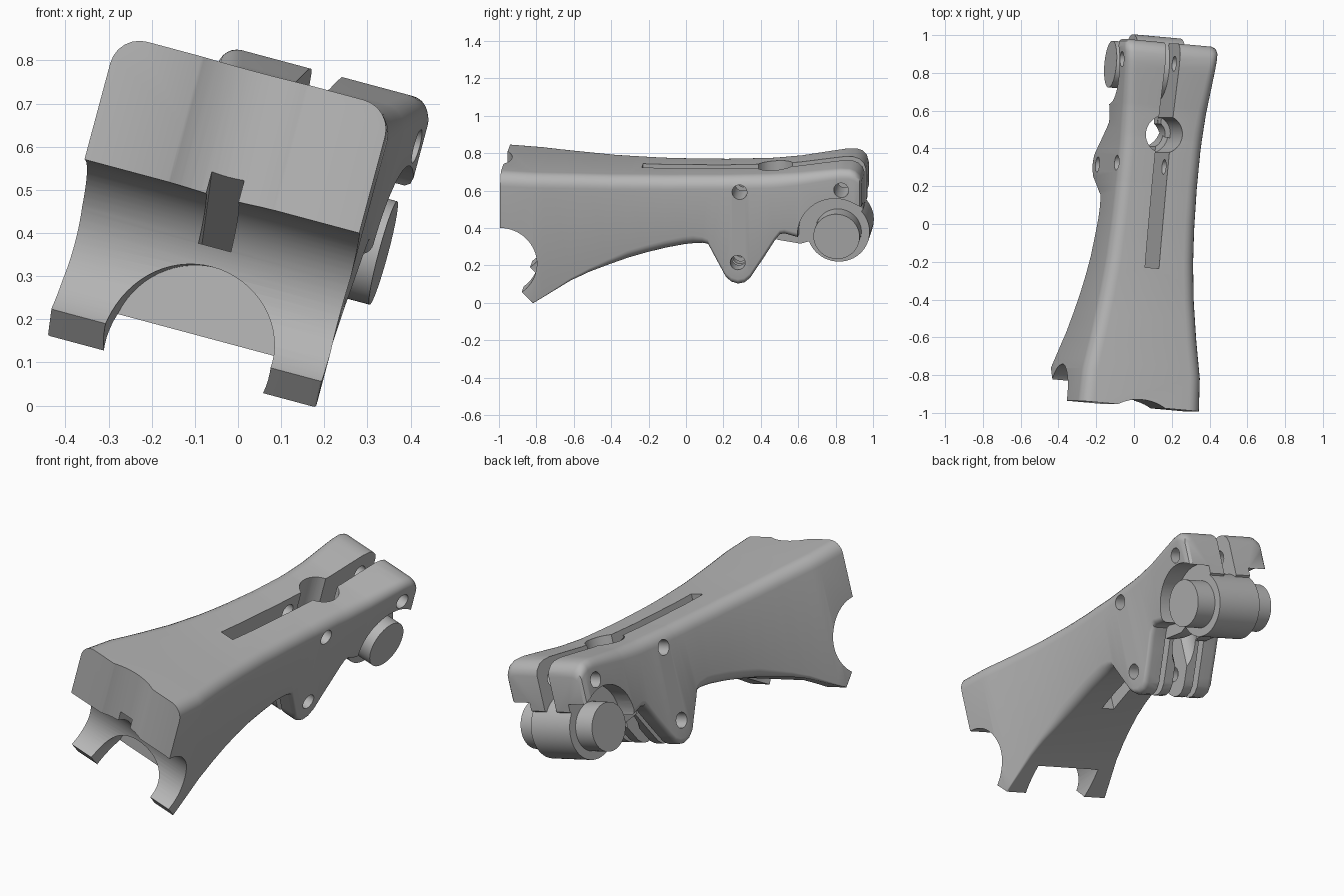
import bpy, bmesh
from math import radians, cos, sin, pi
from mathutils import Matrix, Vector

if "Cube" in bpy.data.objects:
    bpy.data.objects.remove(bpy.data.objects["Cube"], do_unlink=True)

# One plain grey finish
grey = bpy.data.materials.new("plain grey")
grey.use_nodes = True
grey.diffuse_color = (0.47, 0.47, 0.47, 1)
grey.node_tree.nodes["Principled BSDF"].inputs["Base Color"].default_value = (0.47, 0.47, 0.47, 1)

# Everything is modelled straight, then tilted into its resting pose
TILT = Matrix.Rotation(radians(15), 4, 'Y') @ Matrix.Rotation(radians(-5), 4, 'Z')
POSE = TILT @ Matrix.Translation((-0.077, 0, 0))


def make(name, bm):
    bmesh.ops.triangulate(bm, faces=[f for f in bm.faces if len(f.verts) == 4])
    bmesh.ops.recalc_face_normals(bm, faces=bm.faces)
    me = bpy.data.meshes.new(name)
    bm.to_mesh(me)
    bm.free()
    me.materials.append(grey)
    ob = bpy.data.objects.new(name, me)
    bpy.context.scene.collection.objects.link(ob)
    return ob


def rod(name, axis, r, start, end, a, b, seg=48):
    """Cylinder along X, Y or Z; a and b place it on the other two axes."""
    bm = bmesh.new()
    bmesh.ops.create_cone(bm, cap_ends=True, segments=seg, radius1=r, radius2=r, depth=end - start)
    m = (start + end) / 2
    if axis == 'X':
        mat = Matrix.Translation((m, a, b)) @ Matrix.Rotation(pi / 2, 4, 'Y')
    elif axis == 'Y':
        mat = Matrix.Translation((a, m, b)) @ Matrix.Rotation(pi / 2, 4, 'X')
    else:
        mat = Matrix.Translation((a, b, m))
    bm.transform(mat)
    return make(name, bm)


def plate(name, profile, x0, x1):
    """Side profile of (y, z) points extruded across x."""
    bm = bmesh.new()
    near, far = ([bm.verts.new((x, y, z)) for y, z in profile] for x in (x0, x1))
    bm.faces.new(near)
    bm.faces.new(far)
    for i in range(len(near)):
        bm.faces.new((near[i - 1], near[i], far[i], far[i - 1]))
    return make(name, bm)


def cut(target, cutter):
    """Subtract the cutter, falling back to the second solver if the first refuses."""
    before = len(target.data.polygons)
    for solver in ('MANIFOLD', 'EXACT'):
        mod = target.modifiers.new("cut", 'BOOLEAN')
        mod.operation, mod.solver, mod.object = 'DIFFERENCE', solver, cutter
        graph = bpy.context.evaluated_depsgraph_get()
        result = bpy.data.meshes.new_from_object(target.evaluated_get(graph))
        target.modifiers.remove(mod)
        if len(result.polygons) != before:
            target.data = result
            break
    bpy.data.objects.remove(cutter, do_unlink=True)


# Body: rounded box sections lofted along its length, lug included
FRONT, BACK = -0.975, 0.955
half = [(FRONT, .331), (-.8, .323), (-.6, .288), (-.4, .259), (-.2, .238), (0, .227), (.2, .222),
        (.4, .222), (.6, .23), (.8, .245), (.92, .254), (.945, .248), (BACK, .235)]
top = [(FRONT, .76), (-.7, .747), (-.4, .735), (-.1, .732), (.2, .737), (.45, .748), (.6, .762),
       (.75, .785), (.84, .798), (.89, .798), (.92, .788), (.945, .765), (BACK, .735)]
bottom = [(FRONT, .22), (-.8, .043), (-.6, .163), (-.5, .208), (-.4, .243), (-.3, .277), (-.2, .306),
          (-.1, .332), (0, .352), (.1, .364), (.13, .36), (.205, .218), (.225, .18),
          (.255, .155), (.29, .145), (.325, .153), (.355, .178), (.38, .217), (.435, .303), (.485, .385),
          (.515, .425), (.54, .43), (.62, .41), (.8, .43), (BACK, .55)]
low_round = [(FRONT, .003), (-.75, .006), (-.55, .02), (-.3, .05), (.05, .055), (.15, .03), (BACK, .03)]
top_round = [(FRONT, .07), (.5, .065), (.9, .045), (BACK, .045)]


def lerp(keys, y):
    for (y0, a), (y1, b) in zip(keys, keys[1:]):
        if y <= y1:
            return a + (b - a) * (y - y0) / (y1 - y0)
    return keys[-1][1]


def section(y):
    h, t, b, rt, rb = (lerp(k, y) for k in (half, top, bottom, top_round, low_round))
    pts = []
    for i, (sx, z, r, sz) in enumerate([(1, t, rt, -1), (-1, t, rt, -1), (-1, b, rb, 1), (1, b, rb, 1)]):
        for k in range(7):
            a = (i + k / 6) * pi / 2
            pts.append(Vector((sx * (h - r) + r * cos(a), y, z + sz * r + r * sin(a))))
    return pts


stations = sorted({y for keys in (half, top, bottom, low_round) for y, _ in keys})
bm = bmesh.new()
rings = [[bm.verts.new(p) for p in section(y)] for y in stations]
for r0, r1 in zip(rings, rings[1:]):
    for i in range(len(r0)):
        j = (i + 1) % len(r0)
        bm.faces.new((r0[i], r0[j], r1[j], r1[i]))
bm.faces.new(rings[0])
bm.faces.new(rings[-1])
body = make("body", bm)

# Front: cross bite, arch between the legs, shallow upright groove, small notch with a sloping roof
cut(body, rod("bite", 'X', .196, -1, 1, FRONT, .263, 64))
cut(body, rod("arch", 'Y', .199, -1.2, -.65, .004, .096, 64))
cut(body, rod("groove", 'Z', .26, .4, 1, 0, FRONT - .225, 64))
cut(body, plate("notch", [(-1.1, .34), (-.7, .34), (FRONT + .01, .523), (-1.1, .56)], -.04, .038))

# Long centre slot right through the body, stepped round hole
SLOT = .0385
HOLE_R, HOLE_Y = .072, .47
cut(body, plate("slot", [(-.24, 1), (-.24, 0), (1.2, 0), (1.2, 1)], -SLOT, SLOT))
cut(body, rod("counterbore", 'Z', .1, .45, 1.01, 0, HOLE_Y))
cut(body, rod("screw_hole", 'Z', HOLE_R, .01, .99, 0, HOLE_Y))

# Cross holes
for y, z in [(.3, .657), (.848, .688), (.29, .268)]:
    cut(body, rod("cross_hole", 'X', .04, -1, 1, y, z, 32))

# Hinge recess on both sides, and the lug grooves
HY, HZ = .822, .429
for sgn in (-1, 1):
    a, b = sorted((sgn * .13, sgn * .6))
    cut(body, rod("recess", 'X', .211, a, b, HY, HZ, 64))
    a, b = sorted((sgn * .095, sgn * .126))
    cut(body, plate("lug_groove", [(.1, .02), (.1, .34), (.58, .42), (.58, .02)], a, b))

# Hinge barrel with its pin, and webs joining it to the body
parts = [body,
         rod("hinge_barrel", 'X', .168, -.13, .13, HY, HZ, 64),
         rod("hinge_pin", 'X', .124, -.24, .24, HY, HZ, 64)]
for sgn, label in ((-1, "right"), (1, "left")):
    a, b = sorted((sgn * (SLOT + .002), sgn * .128))
    web = plate(label + "_hinge_web", [(.46, .5), (.49, .375), (.62, .355), (.76, .4), (.8, .55)], a, b)
    cut(web, rod("web_hole", 'Z', HOLE_R, 0, 1, 0, HOLE_Y))
    parts.append(web)

# Pose and shading
for ob in parts:
    ob.data.transform(POSE)
    bpy.ops.object.select_all(action='DESELECT')
    ob.select_set(True)
    bpy.context.view_layer.objects.active = ob
    bpy.ops.object.shade_smooth_by_angle(angle=radians(32))
